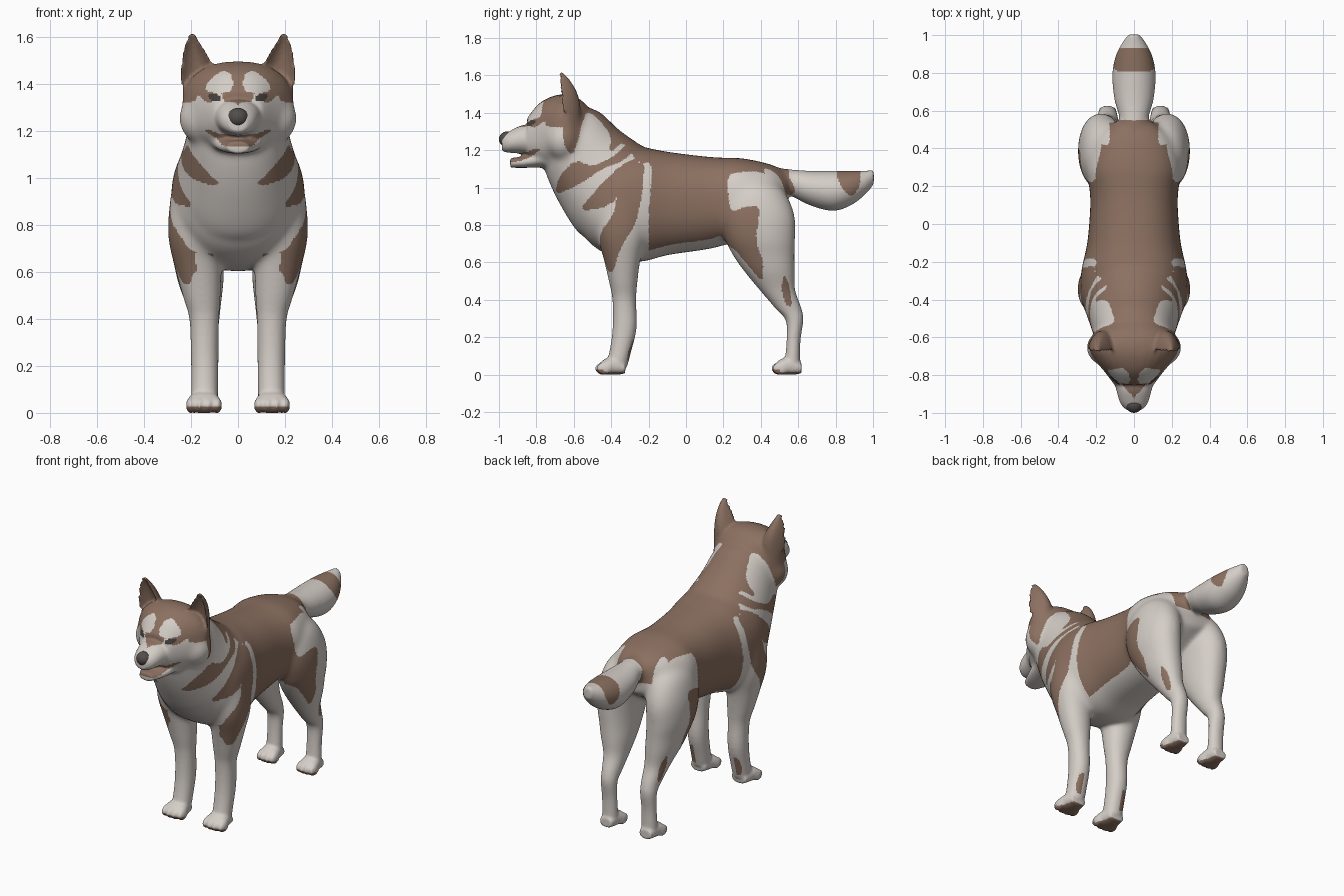
import bpy, bmesh, math
from mathutils import Vector, Matrix


def material(name, rgb):
    m = bpy.data.materials.new(name)
    m.diffuse_color = (*rgb, 1)
    return m


cream = material("cream_fur", (0.66, 0.61, 0.57))
brown = material("brown_fur", (0.26, 0.163, 0.118))
dark = material("dark_eye", (0.06, 0.05, 0.045))
grey = material("nose_grey", (0.085, 0.075, 0.07))

bm = bmesh.new()
N = 32


def catmull(a, b, c, d, t):
    return 0.5 * (2 * b + (c - a) * t + (2 * a - 5 * b + 4 * c - d) * t * t
                  + (3 * b - a - 3 * c + d) * t ** 3)


def loft(rings, axis, power=2.3, cup=False):
    """Closed tube through rings (x, y, z, half_width, half_depth)."""
    side = Vector((1, 0, 0))
    other = Vector(axis).normalized().cross(side)
    dense = []
    for i in range(len(rings) - 1):
        pts = [rings[max(i - 1, 0)], rings[i], rings[i + 1], rings[min(i + 2, len(rings) - 1)]]
        for k in range(4):
            dense.append([catmull(*v, k / 4) for v in zip(*pts)])
    dense.append(list(rings[-1]))
    loops = []
    for x, y, z, rx, ry in dense:
        loop = []
        for k in range(N):
            a = math.tau * k / N
            c, s = math.cos(a), math.sin(a)
            u = math.copysign(abs(c) ** (2 / power), c) * max(rx, 0.004)
            v = math.copysign(abs(s) ** (2 / power), s) * max(ry, 0.004)
            if cup:                 # hollow ear: dented front, rim swept forward
                v = (v * -0.1 if v < 0 else v) - 0.7 * ry * c * c
            loop.append(bm.verts.new(Vector((x, y, z)) + side * u + other * v))
        loops.append(loop)
    for p, q in zip(loops, loops[1:]):
        for k in range(N):
            bm.faces.new((p[k], p[(k + 1) % N], q[(k + 1) % N], q[k]))
    bm.faces.new(loops[0][::-1])
    bm.faces.new(loops[-1])


def ball(centre, radii):
    bmesh.ops.create_uvsphere(bm, u_segments=20, v_segments=12, radius=1,
                              matrix=Matrix.Translation(centre) @ Matrix.Diagonal((*radii, 1)))


Y, Z = (0, 1, 0), (0, 0, 1)

# torso
loft([(0, .545, .98, .10, .10), (0, .45, .97, .2, .155), (0, .30, .94, .25, .217),
      (0, .20, .925, .238, .235), (0, .10, .917, .232, .25), (0, -.10, .915, .248, .277),
      (0, -.25, .91, .28, .308), (0, -.40, .92, .28, .288), (0, -.52, .93, .225, .222),
      (0, -.59, .95, .14, .13)], Y)
# neck
loft([(0, -.29, .92, .26, .27), (0, -.385, .975, .272, .29), (0, -.515, 1.11, .232, .254),
      (0, -.60, 1.23, .207, .224), (0, -.65, 1.29, .19, .18)], (0, -.77, .64), 2.1)
# skull, muzzle and lower jaw
loft([(0, -.52, 1.30, .14, .13), (0, -.58, 1.30, .21, .18), (0, -.65, 1.305, .24, .193),
      (0, -.72, 1.30, .207, .186), (0, -.79, 1.285, .15, .16), (0, -.85, 1.265, .105, .105)], Y)
loft([(0, -.78, 1.25, .125, .085), (0, -.87, 1.257, .096, .077), (0, -.93, 1.247, .08, .062),
      (0, -.965, 1.238, .062, .05), (0, -.985, 1.235, .038, .036)], Y, 2.1)
loft([(0, -.72, 1.17, .13, .065), (0, -.80, 1.15, .105, .043), (0, -.87, 1.136, .08, .031),
      (0, -.94, 1.132, .045, .026)], Y)
# tail
loft([(0, .44, 1.05, .06, .06), (0, .55, 1.03, .075, .07), (0, .65, 1.0, .102, .09),
      (0, .78, .982, .115, .107), (0, .88, .997, .1, .093), (0, .955, 1.025, .065, .065),
      (0, 1.004, 1.055, .028, .038)], Y, 2)

for s in (-1, 1):
    # cheek and ear
    ball((s * .138, -.655, 1.255), (.115, .1, .115))
    loft([(s * .165, -.61, 1.34, .074, .05), (s * .167, -.625, 1.44, .078, .06),
          (s * .18, -.638, 1.51, .06, .055), (s * .191, -.655, 1.57, .036, .038),
          (s * .196, -.675, 1.616, .014, .018)], Z, 2, True)
    # front leg
    loft([(s * .14, -.34, 1.05, .06, .06), (s * .165, -.345, .96, .11, .12),
          (s * .178, -.345, .86, .117, .14), (s * .185, -.345, .74, .112, .13),
          (s * .17, -.342, .62, .1, .1), (s * .155, -.336, .50, .081, .077),
          (s * .144, -.33, .40, .063, .063), (s * .142, -.328, .25, .059, .064),
          (s * .142, -.352, .12, .057, .058), (s * .143, -.375, .04, .057, .06)], Z, 2.1)
    # hind leg
    loft([(s * .12, .36, 1.07, .05, .06), (s * .145, .37, .99, .11, .15),
          (s * .17, .38, .86, .123, .2), (s * .175, .395, .73, .119, .19),
          (s * .167, .415, .64, .108, .167), (s * .158, .447, .55, .096, .135),
          (s * .146, .49, .45, .072, .094), (s * .14, .547, .355, .056, .07),
          (s * .14, .58, .29, .05, .047), (s * .14, .575, .18, .047, .037),
          (s * .14, .567, .04, .05, .043)], Z, 2.1)
    # feet with toes
    for y, x, w in ((-.49, .145, .072), (.452, .14, .061)):
        loft([(s * x, y + .165, .035, w * .7, .03), (s * x, y + .11, .045, w * .88, .047),
              (s * x, y + .06, .042, w, .043), (s * x, y + .025, .03, w * .8, .028)], Y)
        for k in (-1.5, -.5, .5, 1.5):
            ball((s * x + k * w * .52, y + .043 + .007 * abs(k), .032), (w * .29, .043, .034))

# fuse everything into one smooth skin
bmesh.ops.recalc_face_normals(bm, faces=bm.faces)
raw = bpy.data.meshes.new("dog_raw")
bm.to_mesh(raw)
bm.free()
body = bpy.data.objects.new("dog_body", raw)
bpy.context.collection.objects.link(body)


def bake():
    bpy.context.view_layer.update()
    old = body.data
    new = bpy.data.meshes.new_from_object(body.evaluated_get(bpy.context.evaluated_depsgraph_get()))
    body.modifiers.clear()
    body.data = new
    bpy.data.meshes.remove(old)
    return new


rem = body.modifiers.new("fuse", 'REMESH')
rem.mode = 'VOXEL'
rem.voxel_size = 0.0078
smo = body.modifiers.new("soften", 'SMOOTH')
smo.factor, smo.iterations = 0.5, 8
mesh = bake()
# stronger blending where limbs, neck and cheeks meet the trunk
group = body.vertex_groups.new(name="joints")
for v in mesh.vertices:
    c = v.co
    w = min(1, max(0, (c.z - .45) / .2)) if c.y > -.6 else min(1, max(0, (c.y + .82) / .1))
    if c.y < -.5:
        w *= min(1, max(0, (1.42 - c.z) / .08))
    if c.y > .5 and abs(c.x) < .13:
        w *= min(1, max(0, (.66 - c.y) / .1))
    group.add([v.index], w, 'REPLACE')
smo = body.modifiers.new("blend", 'SMOOTH')
smo.factor, smo.iterations, smo.vertex_group = 0.5, 70, "joints"
mesh = bake()
mesh.name = "dog_body"
for v in mesh.vertices:
    v.co.z = max(v.co.z, 0.0)


def rounded(poly):
    """One corner-cutting pass, stored with its bounds."""
    out = []
    for (a, b), (c, d) in zip(poly, poly[1:] + poly[:1]):
        out += [(a * .8 + c * .2, b * .8 + d * .2), (a * .2 + c * .8, b * .2 + d * .8)]
    us, vs = zip(*out)
    return out, min(us), max(us), min(vs), max(vs)


# coat markings, outlines in side view (y, z)
saddle = rounded([(-.27, 1.3), (-.25, 1.12), (-.2, 1.14), (-.18, 1.1), (-.2, .85), (-.2, .61),
                  (-.1, .63), (.02, .66), (.1, .69), (.18, .7), (.25, .68), (.31, .61), (.41, .49),
                  (.415, .6), (.37, .72), (.39, .82), (.39, .9), (.33, .9), (.24, .87), (.225, .95),
                  (.225, 1.07), (.3, 1.085), (.4, 1.085), (.46, 1.05), (.51, .98), (.55, .955),
                  (.59, .98), (.54, 1.08), (.6, 1.16), (.4, 1.3)])
nape = rounded([(-.62, 1.7), (-.665, 1.33), (-.65, 1.22), (-.61, 1.17), (-.58, 1.24), (-.56, 1.33),
                (-.53, 1.41), (-.47, 1.37), (-.4, 1.28), (-.41, 1.18), (-.33, 1.25), (-.24, 1.1),
                (-.24, 1.35), (-.5, 1.6)])
stripe_1 = rounded([(-.7, .96), (-.68, 1.06), (-.59, 1.15), (-.5, 1.11), (-.38, 1.17), (-.3, 1.25),
                    (-.25, 1.22), (-.34, 1.14), (-.45, 1.1), (-.58, 1.01)])
stripe_2 = rounded([(-.23, 1.17), (-.35, 1.12), (-.46, 1.01), (-.58, .87), (-.4, .9), (-.32, 1.03)])
stripe_3 = rounded([(-.22, 1.15), (-.3, 1.1), (-.37, .95), (-.39, .85), (-.46, .76), (-.46, .66),
                    (-.4, .52), (-.35, .68), (-.27, .8), (-.235, .96)])
tail_band = rounded([(.815, 1.3), (.80, 1.08), (.83, 1.0), (.89, .945), (.94, 1.03), (.895, 1.3)])
hock_patch = rounded([(.52, .54), (.55, .49), (.57, .36), (.535, .37), (.51, .45)])
wrist_patch = rounded([(-.315, .06), (-.285, .08), (-.25, .2), (-.285, .19), (-.31, .12)])
mouth = rounded([(-.98, 1.137), (-.9, 1.137), (-.83, 1.162), (-.775, 1.205), (-.8, 1.21),
                 (-.86, 1.185), (-.98, 1.18)])
side_marks = [saddle, nape, stripe_1, stripe_2, stripe_3, tail_band, hock_patch, wrist_patch, mouth]
# face markings, outlines in front view (|x|, z)
mask = rounded([(-.2, 1.8), (.5, 1.8), (.4, 1.32), (.185, 1.32), (.17, 1.36), (.14, 1.325),
                (.07, 1.31), (.045, 1.285), (-.2, 1.285)])
brow = rounded([(.02, 1.40), (.035, 1.365), (.1, 1.362), (.14, 1.375), (.13, 1.41), (.09, 1.445),
                (.06, 1.46), (.028, 1.445)])


def inside(shape, u, v):
    poly, u0, u1, v0, v1 = shape
    if not (u0 < u < u1 and v0 < v < v1):
        return False
    hit = False
    for (a, b), (c, d) in zip(poly, poly[1:] + poly[:1]):
        if (b > v) != (d > v) and u < (c - a) * (v - b) / (d - b) + a:
            hit = not hit
    return hit


def colour(c, n):
    x, y, z = abs(c.x), c.y, c.z
    outward = n.x * (1 if c.x > 0 else -1)
    if y < -.62 and z > 1.28:
        if ((x - .1) / .027) ** 2 + ((z - 1.345 - (x - .1) * .15) / .016) ** 2 < 1 and y < -.7:
            return 2
        on_face = y > -.83 or x < (y + .92) * .9
        if on_face and inside(mask, x, z) and not (y < -.7 and inside(brow, x, z)):
            return 1
    if z < .014 or (z < .026 and (y < -.44 or .4 < y < .5)):
        return 1
    if .05 < z < .85 and (outward < .05 or n.z < -.75):
        return 0
    if .42 < y < .62 and z < 1.1 and x > .13 and z > .7:
        return 0
    return 1 if any(inside(p, y, z) for p in side_marks) else 0


mesh.materials.clear()
for m in (cream, brown, dark):
    mesh.materials.append(m)
for f in mesh.polygons:
    f.use_smooth = True
    f.material_index = colour(f.center, f.normal)

# nose
bm = bmesh.new()
ball((0, -.955, 1.258), (.046, .045, .042))
nose_mesh = bpy.data.meshes.new("nose")
bm.to_mesh(nose_mesh)
bm.free()
nose_mesh.materials.append(grey)
for f in nose_mesh.polygons:
    f.use_smooth = True
bpy.context.collection.objects.link(bpy.data.objects.new("nose", nose_mesh))
